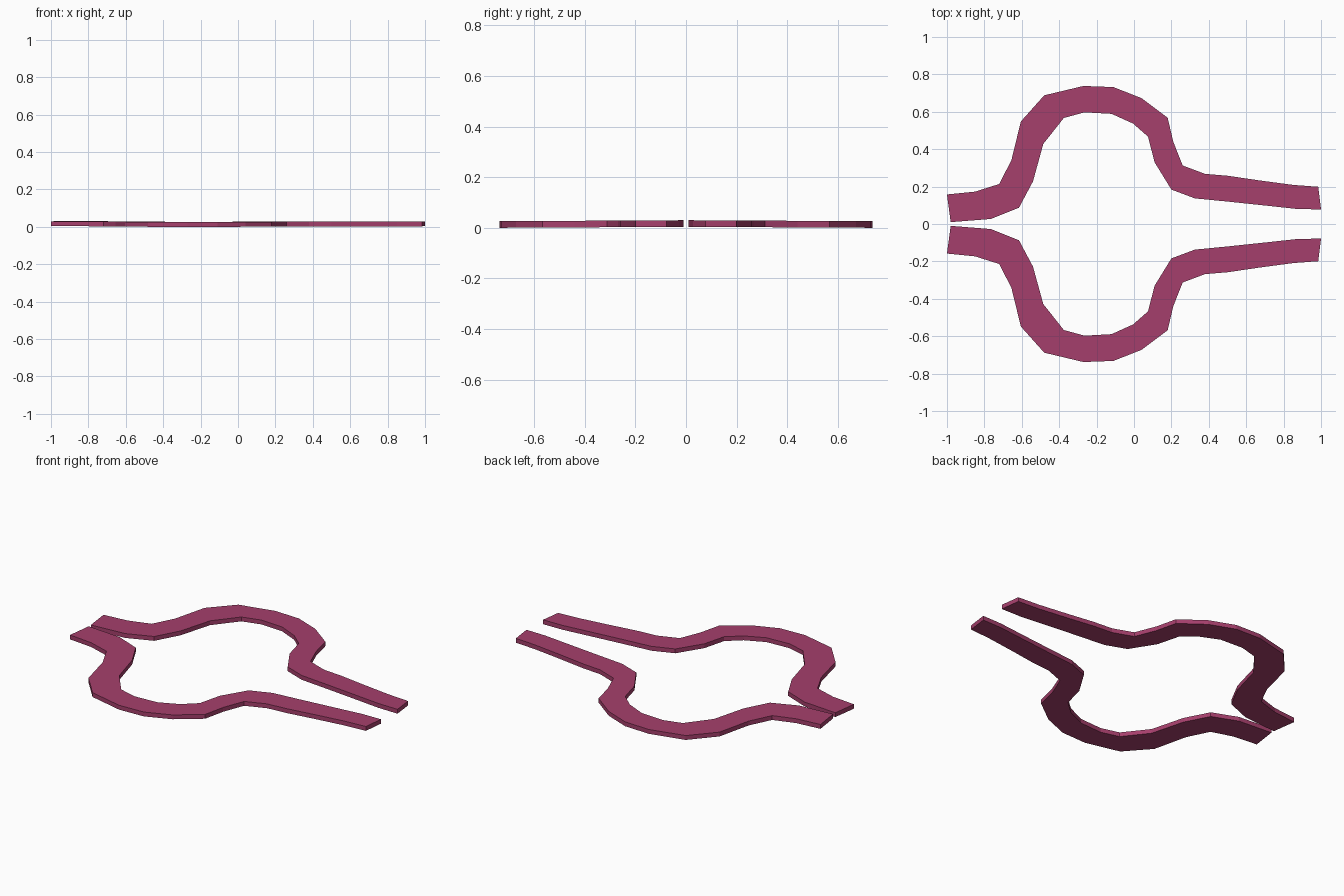
import bpy

if "Cube" in bpy.data.objects:
    bpy.data.objects.remove(bpy.data.objects["Cube"])

# Outer and inner edge of one bent strip, paired station by station (x, y)
OUTER = [(-1.0, .158), (-.85, .173), (-.72, .214), (-.655, .343), (-.605, .548),
         (-.48, .688), (-.27, .738), (-.11, .732), (.04, .673), (.18, .568),
         (.21, .44), (.26, .313), (.38, .268), (.5, .258), (.67, .233),
         (.85, .209), (.985, .199)]
INNER = [(-.98, .01), (-.765, .027), (-.615, .087), (-.54, .228), (-.485, .428),
         (-.375, .567), (-.265, .597), (-.12, .589), (-.005, .537), (.075, .467),
         (.11, .33), (.2, .184), (.325, .137), (.5, .12), (.69, .1),
         (.875, .08), (1.0, .078)]
THICK = 0.026

mat = bpy.data.materials.new("plum")
mat.diffuse_color = (0.38, 0.05, 0.15, 1)
mat.use_nodes = True
mat.node_tree.nodes["Principled BSDF"].inputs["Base Color"].default_value = mat.diffuse_color


def strip(name, side):
    """Flat bar between the two edges, very slightly raised towards the middle."""
    verts = []
    for pair in zip(OUTER, INNER):
        for x, y in pair:
            z = 0.004 * (1 - y / 0.738)
            verts += [(x, side * y, z), (x, side * y, z + THICK)]
    faces = [(0, 1, 3, 2)]                       # end cap
    for i in range(len(OUTER) - 1):
        a, b = 4 * i, 4 * i + 4
        for p, q in ((0, 1), (1, 3), (3, 2), (2, 0)):
            faces.append((a + q, a + p, b + p, b + q))
    e = 4 * (len(OUTER) - 1)
    faces.append((e + 2, e + 3, e + 1, e))       # far end cap
    if side > 0:
        faces = [f[::-1] for f in faces]
    me = bpy.data.meshes.new(name)
    me.from_pydata(verts, [], faces)
    me.materials.append(mat)
    ob = bpy.data.objects.new(name, me)
    bpy.context.collection.objects.link(ob)
    # consistent outward normals
    import bmesh
    bm = bmesh.new()
    bm.from_mesh(me)
    bmesh.ops.recalc_face_normals(bm, faces=bm.faces)
    bm.to_mesh(me)
    bm.free()


strip("back_strip", 1)
strip("front_strip", -1)
